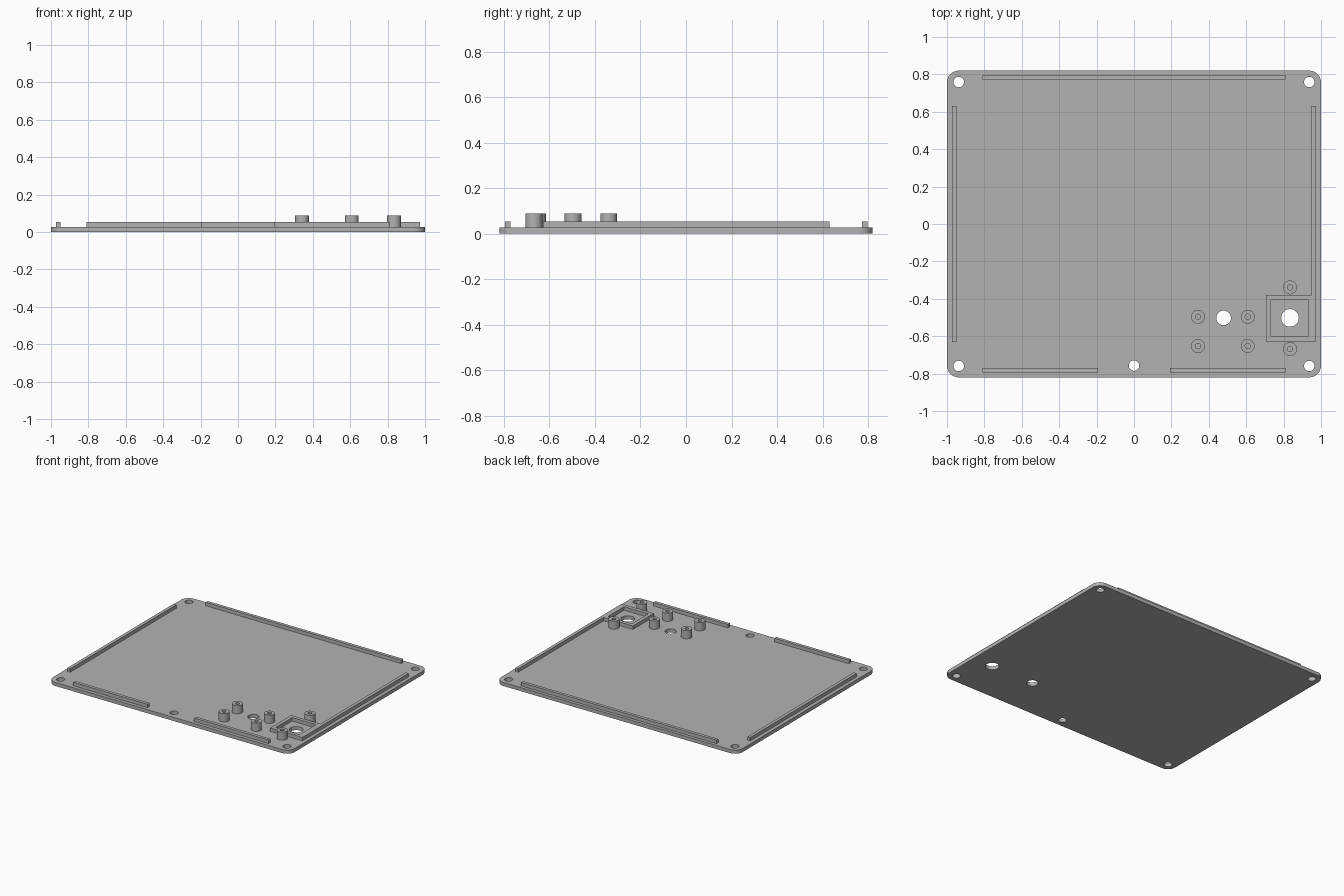
import bpy
import bmesh
from math import cos, sin, pi, radians

if "Cube" in bpy.data.objects:
    bpy.data.objects.remove(bpy.data.objects["Cube"])

PLATE_TOP, RIB_TOP, POST_TOP = 0.027, 0.053, 0.088

grey = bpy.data.materials.new("light grey plastic")
grey.use_nodes = True
colour = (0.45, 0.45, 0.45, 1)
grey.diffuse_color = colour
grey.node_tree.nodes["Principled BSDF"].inputs["Base Color"].default_value = colour


def circle(x, y, r, n=32):
    return [(x + r * cos(2 * pi * i / n), y + r * sin(2 * pi * i / n)) for i in range(n)]


def rect(x0, x1, y0, y1):
    return [(x0, y0), (x1, y0), (x1, y1), (x0, y1)]


def rounded_rect(hx, hy, r, steps=8):
    points = []
    for k, (sx, sy) in enumerate([(1, 1), (-1, 1), (-1, -1), (1, -1)]):
        for i in range(steps + 1):
            a = (k + i / steps) * pi / 2
            points.append((sx * (hx - r) + r * cos(a), sy * (hy - r) + r * sin(a)))
    return points


def slab(name, outlines, z0, z1):
    """Extrude an outline, with any further outlines as holes, from z0 to z1."""
    curve = bpy.data.curves.new(name, "CURVE")
    curve.dimensions = "2D"
    curve.fill_mode = "BOTH"
    curve.extrude = (z1 - z0) / 2
    for points in outlines:
        spline = curve.splines.new("POLY")
        spline.points.add(len(points) - 1)
        for p, (x, y) in zip(spline.points, points):
            p.co = (x, y, 0, 1)
        spline.use_cyclic_u = True
    obj = bpy.data.objects.new(name, curve)
    bpy.context.collection.objects.link(obj)
    bpy.ops.object.select_all(action="DESELECT")
    obj.select_set(True)
    bpy.context.view_layer.objects.active = obj
    bpy.ops.object.convert(target="MESH")
    obj = bpy.context.object
    # Weld the caps to the walls
    bm = bmesh.new()
    bm.from_mesh(obj.data)
    bmesh.ops.remove_doubles(bm, verts=bm.verts, dist=0.0001)
    bmesh.ops.translate(bm, verts=bm.verts, vec=(0, 0, (z0 + z1) / 2))
    bmesh.ops.recalc_face_normals(bm, faces=bm.faces)
    bm.to_mesh(obj.data)
    bm.free()
    obj.data.materials.clear()
    obj.data.materials.append(grey)
    bpy.ops.object.shade_smooth_by_angle(angle=radians(30))
    return obj


# Base plate with screw holes and two larger openings
screws = [(sx * 0.937, sy * 0.759) for sx in (-1, 1) for sy in (-1, 1)] + [(0, -0.757)]
holes = [circle(x, y, 0.028) for x, y in screws]
holes += [circle(0.479, -0.502, 0.039), circle(0.834, -0.502, 0.047)]
slab("base_plate", [rounded_rect(1, 0.82, 0.063)] + holes, 0, PLATE_TOP)

# Locating ribs just inside the edges
ribs = {
    "back_rib": (-0.81, 0.81, 0.773, 0.797),
    "front_right_rib": (-0.81, -0.193, -0.794, -0.77),
    "front_left_rib": (0.193, 0.81, -0.794, -0.77),
    "right_rib": (-0.973, -0.949, -0.63, 0.63),
    "left_rib": (0.949, 0.973, -0.38, 0.63),
}
for name, box in ribs.items():
    slab(name, [rect(*box)], PLATE_TOP, RIB_TOP)

# Square frame around the large opening
slab("socket_frame", [rect(0.706, 0.973, -0.628, -0.38), rect(0.733, 0.932, -0.6, -0.406)],
     PLATE_TOP, RIB_TOP)

# Hollow mounting posts
posts = [(x, y) for x in (0.342, 0.608) for y in (-0.496, -0.652)]
posts += [(0.834, -0.339), (0.834, -0.668)]
for i, (x, y) in enumerate(posts, 1):
    slab(f"mounting_post_{i}", [circle(x, y, 0.037), circle(x, y, 0.014, 20)], PLATE_TOP, POST_TOP)
